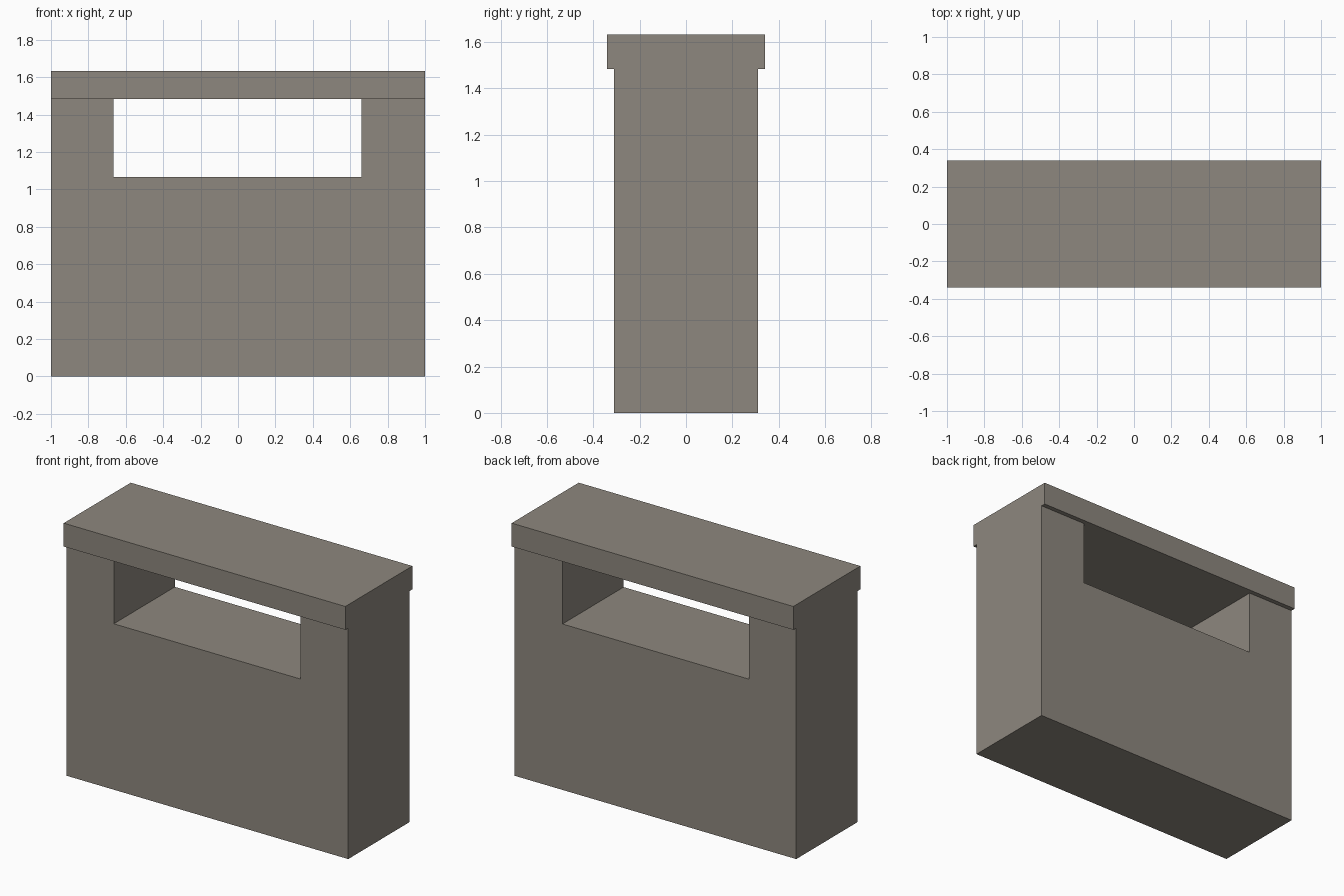
import bpy
import bmesh

old = bpy.data.objects.get("Cube")
if old:
    bpy.data.objects.remove(old, do_unlink=True)

# Single weathered stone colour
STONE = (0.27, 0.245, 0.21, 1.0)
stone = bpy.data.materials.new("warm_grey_stone")
stone.use_nodes = True
stone.diffuse_color = STONE
bsdf = stone.node_tree.nodes["Principled BSDF"]
bsdf.inputs["Base Color"].default_value = STONE
bsdf.inputs["Roughness"].default_value = 0.9


def extrude_profile(name, profile, half_depth):
    """Extrude an x-z outline symmetrically along y."""
    bm = bmesh.new()
    face = bm.faces.new([bm.verts.new((x, -half_depth, z)) for x, z in profile])
    result = bmesh.ops.extrude_face_region(bm, geom=[face])
    verts = [v for v in result["geom"] if isinstance(v, bmesh.types.BMVert)]
    bmesh.ops.translate(bm, verts=verts, vec=(0, 2 * half_depth, 0))
    bmesh.ops.recalc_face_normals(bm, faces=bm.faces)
    mesh = bpy.data.meshes.new(name)
    bm.to_mesh(mesh)
    bm.free()
    mesh.materials.append(stone)
    obj = bpy.data.objects.new(name, mesh)
    bpy.context.collection.objects.link(obj)
    return obj


SILL, LINTEL, TOP = 1.065, 1.483, 1.633
LEFT, RIGHT = 0.66, -0.665

# Wall with the notch that forms the window opening
extrude_profile("wall", [
    (-1, 0), (1, 0), (1, LINTEL), (LEFT, LINTEL),
    (LEFT, SILL), (RIGHT, SILL), (RIGHT, LINTEL), (-1, LINTEL),
], 0.31)

# Overhanging slab closing the opening from above
extrude_profile("cap_slab", [(-1, LINTEL), (1, LINTEL), (1, TOP), (-1, TOP)], 0.34)
